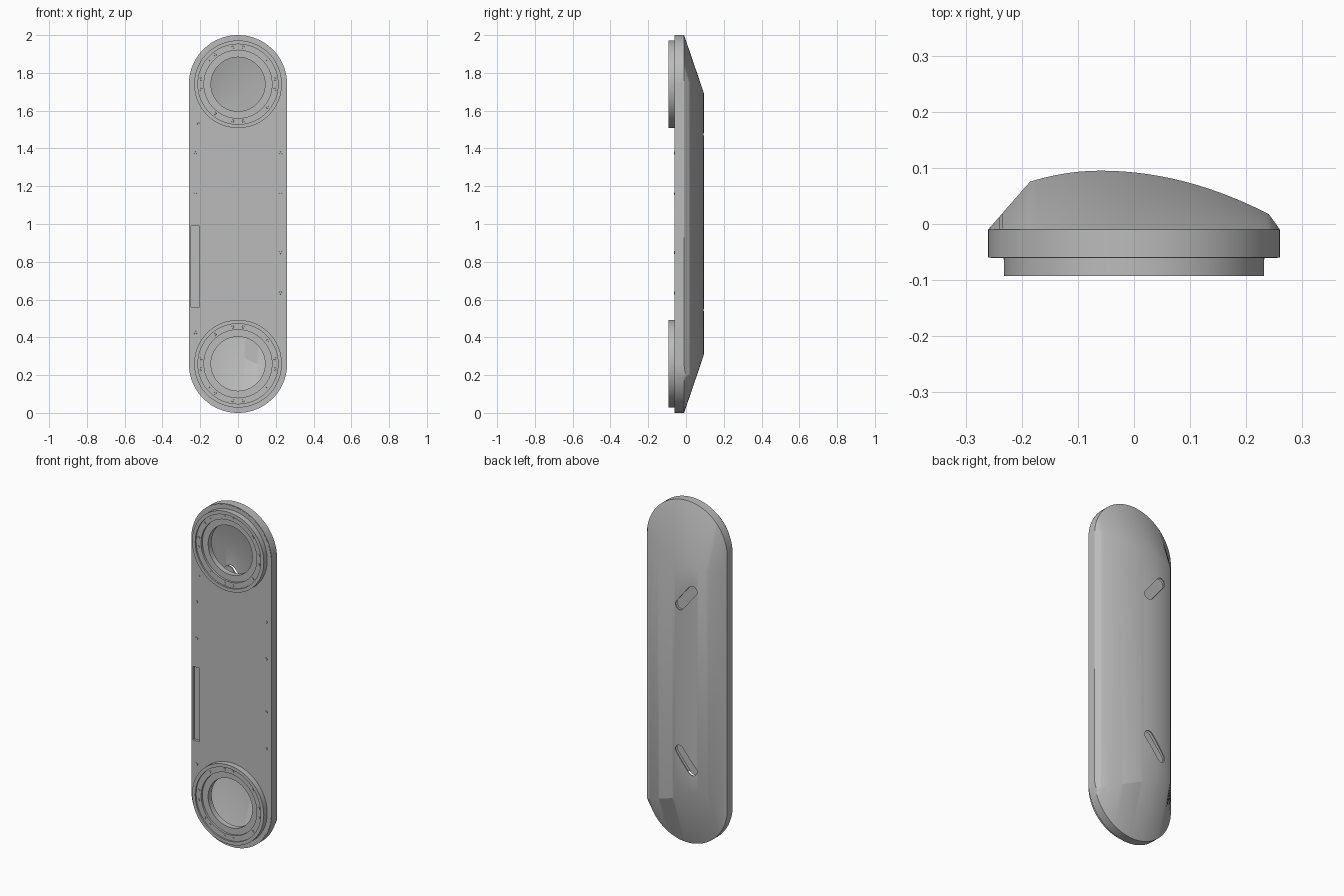
import bpy, bmesh, math
from mathutils import Matrix, Vector

cube = bpy.data.objects.get("Cube")
if cube:
    bpy.data.objects.remove(cube, do_unlink=True)

grey = bpy.data.materials.new("plain_grey")
grey.use_nodes = True
colour = (0.5, 0.5, 0.5, 1)
grey.diffuse_color = colour
grey.node_tree.nodes["Principled BSDF"].inputs["Base Color"].default_value = colour

R = 0.26                 # half width of the body
RIM, FRONT = -0.01, -0.06
RING_Z = (R, 2 - R)


def finish(name, bm):
    bmesh.ops.remove_doubles(bm, verts=bm.verts, dist=0.00005)
    bmesh.ops.recalc_face_normals(bm, faces=bm.faces)
    mesh = bpy.data.meshes.new(name)
    bm.to_mesh(mesh)
    bm.free()
    mesh.materials.append(grey)
    obj = bpy.data.objects.new(name, mesh)
    bpy.context.collection.objects.link(obj)
    return obj


def activate(obj):
    bpy.ops.object.select_all(action='DESELECT')
    obj.select_set(True)
    bpy.context.view_layer.objects.active = obj


def smooth(obj, degrees=25):
    activate(obj)
    bpy.ops.object.shade_smooth_by_angle(angle=math.radians(degrees))


def capsule(name, radius, span, y0, y1, x=0, z=0, tilt=0, steps=32):
    """Stadium prism along y; span is the distance between the arc centres."""
    bm = bmesh.new()
    ring = []
    for end in (1, -1):
        for i in range(steps + 1):
            a = math.pi * i / steps + (0 if end > 0 else math.pi)
            ring.append(bm.verts.new((radius * math.cos(a), y0,
                                      radius * math.sin(a) + end * span / 2)))
    face = bm.faces.new(ring)
    new = bmesh.ops.extrude_face_region(bm, geom=[face])["geom"]
    for v in new:
        if isinstance(v, bmesh.types.BMVert):
            v.co.y = y1
    bm.transform(Matrix.Translation((x, 0, z)) @ Matrix.Rotation(tilt, 4, 'Y'))
    return finish(name, bm)


def box(name, x0, x1, y0, y1, z0, z1):
    bm = bmesh.new()
    bmesh.ops.create_cube(bm, size=1)
    for v in bm.verts:
        v.co = Vector((x1 if v.co.x > 0 else x0, y1 if v.co.y > 0 else y0,
                       z1 if v.co.z > 0 else z0))
    return finish(name, bm)


def cut(obj, cutter):
    cutter.hide_render = True
    mod = obj.modifiers.new("cut", 'BOOLEAN')
    mod.operation, mod.solver, mod.object = 'DIFFERENCE', 'EXACT', cutter
    activate(obj)
    bpy.ops.object.modifier_apply(modifier=mod.name)
    bpy.data.objects.remove(cutter, do_unlink=True)


def crown(x):
    """Height of the back across its width: steep bevel, then a long curve."""
    if x < -0.185:
        return RIM + (x + R) / 0.075 * 0.086
    k = 1.25 if x < -0.06 else 0.86
    return min(0.095 - k * (x + 0.06) ** 2, RIM + (R - x) * 1.4)


# Back shell: columns across the width, each sloping down to the rounded ends
bm = bmesh.new()
columns = 56
xs = [-R * math.cos(math.pi * i / columns) for i in range(columns + 1)]
nearest = min(range(len(xs)), key=lambda i: abs(xs[i] + 0.185))
xs[nearest] = -0.185
grid = []
for x in xs:
    low = R - math.sqrt(max(R * R - x * x, 0))
    bottom = max(0.3 - 0.4 * x, low)
    top = min(1.7 + 0.2 * x, 2 - low)
    y = crown(x)
    rows = [(RIM, low), (y, bottom), (y, top), (RIM, 2 - low)]
    grid.append([bm.verts.new((x, py, pz)) for py, pz in rows])
for a, b in zip(grid, grid[1:]):
    for j in range(3):
        bm.faces.new((a[j], b[j], b[j + 1], a[j + 1]))
bmesh.ops.remove_doubles(bm, verts=bm.verts, dist=0.00005)
edges = [e for e in bm.edges if e.is_boundary]
for v in bmesh.ops.extrude_edge_only(bm, edges=edges)["geom"]:
    if isinstance(v, bmesh.types.BMVert):
        v.co.y = FRONT
shell = finish("back_shell", bm)
solid = shell.modifiers.new("thickness", 'SOLIDIFY')
solid.thickness, solid.offset = 0.006, -1
activate(shell)
bpy.ops.object.modifier_apply(modifier=solid.name)

# Slanted slots in the back, each with a sunken floor
for name, z, tilt in (("upper", 1.485, -0.68), ("lower", 0.535, 0.68)):
    cut(shell, capsule("slot_cutter", 0.028, 0.13, 0.04, 0.15, -0.065, z, tilt, 12))
    capsule(name + "_slot_floor", 0.032, 0.13, 0.066, 0.072, -0.065, z, tilt, 12)
smooth(shell, 20)

# Front plate with two round openings and a long side recess
plate = capsule("front_plate", R - 0.004, 2 - 2 * R, FRONT - 0.001, FRONT + 0.02, z=1, steps=48)
for z in RING_Z:
    cut(plate, capsule("hole_cutter", 0.16, 0, -0.2, 0, z=z))
cut(plate, box("recess_cutter", -0.25, -0.205, -0.1, FRONT + 0.014, 0.56, 0.99))
smooth(plate)

# Stepped rings around the openings
profile = [(0.232, -0.055), (0.232, -0.093), (0.212, -0.093), (0.212, -0.084),
           (0.18, -0.084), (0.18, -0.072), (0.143, -0.072), (0.143, -0.04),
           (0.17, -0.04), (0.17, -0.055)]
segments = 72


def stud(name, x, z, y, radius=0.009, height=0.003):
    bm = bmesh.new()
    turn = Matrix.Translation((x, y, z)) @ Matrix.Rotation(math.pi / 2, 4, 'X')
    bmesh.ops.create_cone(bm, cap_ends=True, segments=10, radius1=radius,
                          radius2=radius * 0.8, depth=height * 2, matrix=turn)
    return finish(name, bm)


angles = [q + d for q in (0, 90, 180, 270) for d in (-8, 8)] + [38, 128, 142, 232, 322]
for name, z, flip in (("lower", RING_Z[0], -1), ("upper", RING_Z[1], 1)):
    bm = bmesh.new()
    loops = []
    for i in range(segments):
        a = 2 * math.pi * i / segments
        loops.append([bm.verts.new((r * math.cos(a), y, z + r * math.sin(a)))
                      for r, y in profile])
    for i, a in enumerate(loops):
        b = loops[(i + 1) % segments]
        for j in range(len(profile)):
            k = (j + 1) % len(profile)
            bm.faces.new((a[j], b[j], b[k], a[k]))
    smooth(finish(name + "_ring", bm))
    for deg in angles:
        t = math.radians(deg * flip)
        stud(name + "_ring_screw", 0.197 * math.cos(t), z + 0.197 * math.sin(t), -0.084, 0.008)

# Screws along the plate edges
for side, heights in ((-0.225, (0.425, 1.16, 1.375)), (0.225, (0.635, 0.85, 1.16, 1.375))):
    for z in heights:
        stud("plate_screw", side, z, FRONT - 0.001)
stud("plate_screw", -0.21, 1.53, FRONT - 0.001, 0.007)
